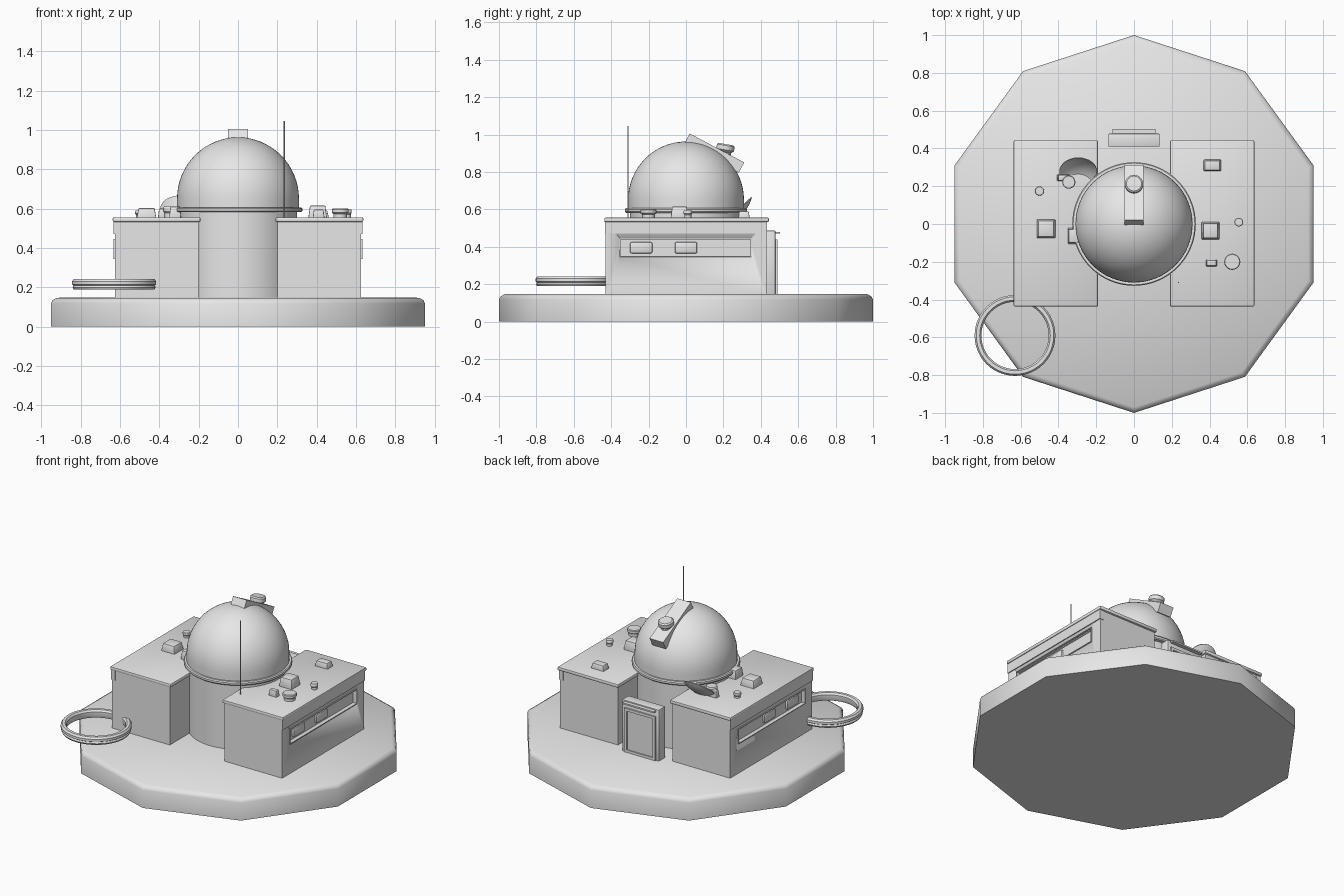
import bpy, bmesh, math
from mathutils import Vector, Matrix

if "Cube" in bpy.data.objects:
    bpy.data.objects.remove(bpy.data.objects["Cube"])

grey = bpy.data.materials.new("light grey")
grey.use_nodes = True
grey.diffuse_color = (0.8, 0.8, 0.8, 1)
grey.node_tree.nodes["Principled BSDF"].inputs["Base Color"].default_value = (0.8, 0.8, 0.8, 1)


def finish(name, bm, matrix=Matrix(), angle=30):
    bmesh.ops.recalc_face_normals(bm, faces=bm.faces)
    mesh = bpy.data.meshes.new(name)
    bm.to_mesh(mesh)
    bm.free()
    mesh.materials.append(grey)
    ob = bpy.data.objects.new(name, mesh)
    ob.matrix_world = matrix
    bpy.context.collection.objects.link(ob)
    bpy.ops.object.select_all(action='DESELECT')
    ob.select_set(True)
    bpy.context.view_layer.objects.active = ob
    bpy.ops.object.shade_smooth_by_angle(angle=math.radians(angle))
    return ob


def box(name, lo, hi, taper=1.0, bevel=0.0, matrix=Matrix()):
    """Box between two corners; the top face may be narrowed."""
    lo, hi = Vector(lo), Vector(hi)
    mid, size = (lo + hi) / 2, hi - lo
    bm = bmesh.new()
    bmesh.ops.create_cube(bm, size=1)
    for v in bm.verts:
        k = taper if v.co.z > 0 else 1
        v.co = Vector((v.co.x * size.x * k, v.co.y * size.y * k, v.co.z * size.z)) + mid
    if bevel:
        bmesh.ops.bevel(bm, geom=bm.edges[:], offset=bevel, segments=2, affect='EDGES', profile=0.5)
    return finish(name, bm, matrix)


def lathe(name, profile, sides, matrix=Matrix(), closed=False, angle=30):
    """Turn (radius, height) points around z."""
    bm = bmesh.new()
    verts = [bm.verts.new((r, 0, z)) for r, z in profile]
    pairs = list(zip(verts, verts[1:])) + ([(verts[-1], verts[0])] if closed else [])
    edges = [bm.edges.new(p) for p in pairs]
    bmesh.ops.spin(bm, geom=verts + edges, cent=(0, 0, 0), axis=(0, 0, 1),
                   angle=math.tau, steps=sides, use_merge=True)
    bmesh.ops.remove_doubles(bm, verts=bm.verts, dist=0.0003)
    return finish(name, bm, matrix, angle)


def at(x, y, z):
    return Matrix.Translation((x, y, z))


def cut(ob, cutter):
    mod = ob.modifiers.new("recess", 'BOOLEAN')
    mod.operation = 'DIFFERENCE'
    mod.object = cutter
    mod.solver = 'EXACT'
    cutter.hide_render = True
    cutter.hide_set(True)


# Ten-sided platform with a bevelled rim
lathe("platform", [(0, 0), (1, 0), (1, 0.118), (0.992, 0.134), (0.97, 0.147), (0, 0.148)], 10,
      Matrix.Rotation(math.pi / 2, 4, 'Z'), angle=40)

# Central tower, collar and dome
dome = [(0.31 * math.cos(t), 0.65 + 0.313 * math.sin(t))
        for t in (math.pi / 2 * i / 16 for i in range(16))]
lathe("tower", [(0.3, 0.14), (0.3, 0.6)], 64)
lathe("collar", [(0.3, 0.582), (0.322, 0.582), (0.327, 0.588), (0.327, 0.6), (0.322, 0.607), (0.3, 0.607)], 64)
lathe("dome", [(0.31, 0.6)] + dome + [(0, 0.963)], 64)

# Tilted telescope housing and its drum
box("telescope_housing", (-0.05, -0.165, -0.031), (0.05, 0.165, 0.031),
    matrix=at(0, 0.151, 0.901) @ Matrix.Rotation(math.radians(-28), 4, 'X'))
lathe("telescope_drum", [(0, -0.08), (0.035, -0.08), (0.035, -0.03), (0.048, -0.018),
                         (0.048, 0.006), (0.04, 0.013), (0, 0.013)], 24,
      at(0, 0.212, 0.936) @ Matrix.Rotation(math.radians(-10), 4, 'X'))

# Two side wings with roof slabs, fascia bands and recessed windows
for side, s in (("left", 1), ("right", -1)):
    def span(a, b):
        return min(a * s, b * s), max(a * s, b * s)
    x0, x1 = span(0.2, 0.626)
    wall = box(side + "_wing", (x0, -0.43, 0.14), (x1, 0.43, 0.54))
    x0, x1 = span(0.19, 0.637)
    box(side + "_roof", (x0, -0.437, 0.532), (x1, 0.443, 0.556), bevel=0.007)
    x0, x1 = span(0.6, 0.632)
    box(side + "_fascia", (x0, -0.433, 0.47), (x1, 0.433, 0.535))
    x0, x1 = span(0.606, 0.66)
    cut(wall, box(side + "_window_cutter", (x0, -0.35, 0.35), (x1, 0.345, 0.44)))
    x0, x1 = span(0.61, 0.632)
    for i, (y, z, h, d) in enumerate(((-0.0025, 0.3475, 0.0025, 0.3525), (-0.0025, 0.4425, 0.0025, 0.3525),
                                      (-0.3525, 0.395, 0.05, 0.0025), (0.3475, 0.395, 0.05, 0.0025))):
        box(f"{side}_window_frame_{i}", (x0, y - d, z - h), (x1, y + d, z + h))
    x0, x1 = span(0.6, 0.621)
    for i, y in enumerate((-0.24, 0.0)):
        box(f"{side}_window_block_{i}", (x0, y - 0.06, 0.365), (x1, y + 0.06, 0.425), bevel=0.009)

# Rear doorway with a recessed door and a canopy
doorway = box("doorway", (-0.135, 0.41, 0.14), (0.135, 0.478, 0.487), bevel=0.004)
for i, x in enumerate((-0.106, 0.106)):
    box(f"door_jamb_{i}", (x - 0.009, 0.47, 0.148), (x + 0.009, 0.488, 0.44))
box("door_lintel", (-0.115, 0.47, 0.422), (0.115, 0.488, 0.44))
box("door_sill", (-0.115, 0.47, 0.148), (0.115, 0.488, 0.165))
box("door_panel", (-0.09, 0.47, 0.16), (0.09, 0.481, 0.425))
box("door_canopy", (-0.115, 0.47, 0.47), (0.115, 0.503, 0.48))

# Tapered roof boxes: x, y, width, depth, height
units = ((-0.465, -0.025, 0.1, 0.1, 0.048), (-0.32, -0.063, 0.06, 0.085, 0.055),
         (0.415, 0.31, 0.095, 0.062, 0.035), (0.405, -0.035, 0.095, 0.095, 0.06),
         (0.41, -0.207, 0.06, 0.036, 0.04), (-0.375, 0.245, 0.065, 0.036, 0.045))
for i, (x, y, w, d, h) in enumerate(units):
    box(f"roof_unit_{i}", (x - w / 2, y - d / 2, 0.55), (x + w / 2, y + d / 2, 0.555 + h),
        taper=0.82, bevel=0.004)

# Round roof vents: x, y, radius, height
vents = ((-0.5, 0.175, 0.024, 0.035), (-0.345, 0.222, 0.035, 0.055),
         (0.555, 0.01, 0.023, 0.04), (0.52, -0.2, 0.043, 0.046))
for i, (x, y, r, h) in enumerate(vents):
    lathe(f"roof_vent_{i}", [(0, 0), (r * 0.8, 0), (r * 0.8, h * 0.4), (r, h * 0.55),
                             (r, h * 0.9), (r * 0.9, h), (0, h)], 20, at(x, y, 0.555))

# Tilted receiver dish
bowl = [(0.1 * i / 6, -0.03 + 0.03 * (i / 6) ** 2) for i in range(7)]
shell = [(r, z - 0.005) for r, z in reversed(bowl)]
lathe("dish", bowl + shell, 32, at(-0.295, 0.275, 0.6) @ Matrix.Rotation(math.radians(42), 4, 'X'))

# Thin mast on the front corner
lathe("mast", [(0, 0.55), (0.003, 0.55), (0.003, 1.045), (0, 1.045)], 8, at(0.235, -0.31, 0))

# Grooved ring joined to the front corner of the wing
lathe("ring", [(0.178, 0.205), (0.184, 0.19), (0.206, 0.19), (0.211, 0.2), (0.206, 0.209),
               (0.214, 0.214), (0.214, 0.23), (0.205, 0.242), (0.187, 0.242), (0.178, 0.23)],
      48, at(-0.63, -0.59, 0), closed=True)
